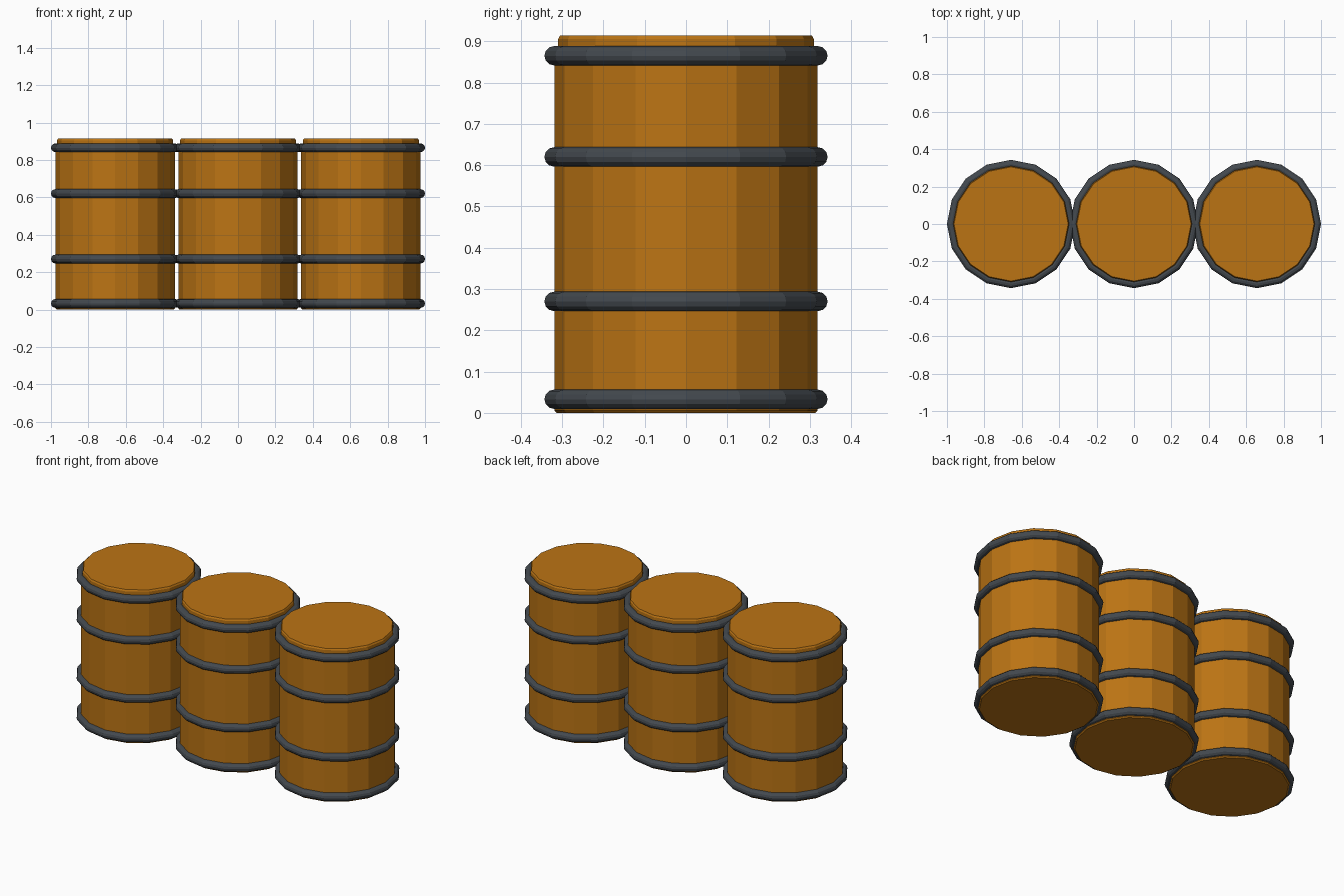
import bpy
import bmesh
import math

if "Cube" in bpy.data.objects:
    bpy.data.objects.remove(bpy.data.objects["Cube"])

SIDES = 16
SPACING = 0.657


def material(name, rgb):
    m = bpy.data.materials.new(name)
    m.diffuse_color = (*rgb, 1.0)
    m.use_nodes = True
    m.node_tree.nodes["Principled BSDF"].inputs["Base Color"].default_value = m.diffuse_color
    return m


orange = material("amber orange", (0.50, 0.175, 0.007))
grey = material("dark steel grey", (0.057, 0.067, 0.078))


def lathe(name, profile, x, mat, closed=False):
    """Spin an (r, z) profile into a faceted 16-sided solid."""
    bm = bmesh.new()
    loops = []
    for r, z in profile:
        loops.append([bm.verts.new((r * math.cos(2 * math.pi * i / SIDES),
                                    r * math.sin(2 * math.pi * i / SIDES), z))
                      for i in range(SIDES)])
    pairs = list(zip(loops, loops[1:]))
    if closed:
        pairs.append((loops[-1], loops[0]))
    else:
        bm.faces.new(loops[0][::-1])
        bm.faces.new(loops[-1])
    for a, b in pairs:
        for i in range(SIDES):
            j = (i + 1) % SIDES
            bm.faces.new((a[i], a[j], b[j], b[i]))
    bmesh.ops.recalc_face_normals(bm, faces=bm.faces)
    mesh = bpy.data.meshes.new(name)
    bm.to_mesh(mesh)
    bm.free()
    mesh.materials.append(mat)
    ob = bpy.data.objects.new(name, mesh)
    ob.location.x = x
    bpy.context.collection.objects.link(ob)
    return ob


# Drum side wall with slightly bevelled base and raised lid
BODY = [(0.313, 0.0), (0.319, 0.006), (0.319, 0.865),
        (0.310, 0.875), (0.310, 0.905), (0.305, 0.914)]

# Round hoop section
HOOP_R, HOOP_T = 0.3195, 0.0235
HOOP_HEIGHTS = (0.033, 0.27, 0.62, 0.865)

for n, side in enumerate((-1, 0, 1), 1):
    x = side * SPACING
    lathe(f"drum_body_{n}", BODY, x, orange)
    for k, z in enumerate(HOOP_HEIGHTS, 1):
        section = [(HOOP_R + HOOP_T * math.cos(2 * math.pi * i / 12),
                    z + HOOP_T * math.sin(2 * math.pi * i / 12))
                   for i in range(12)]
        lathe(f"drum_{n}_hoop_{k}", section, x, grey, closed=True)
